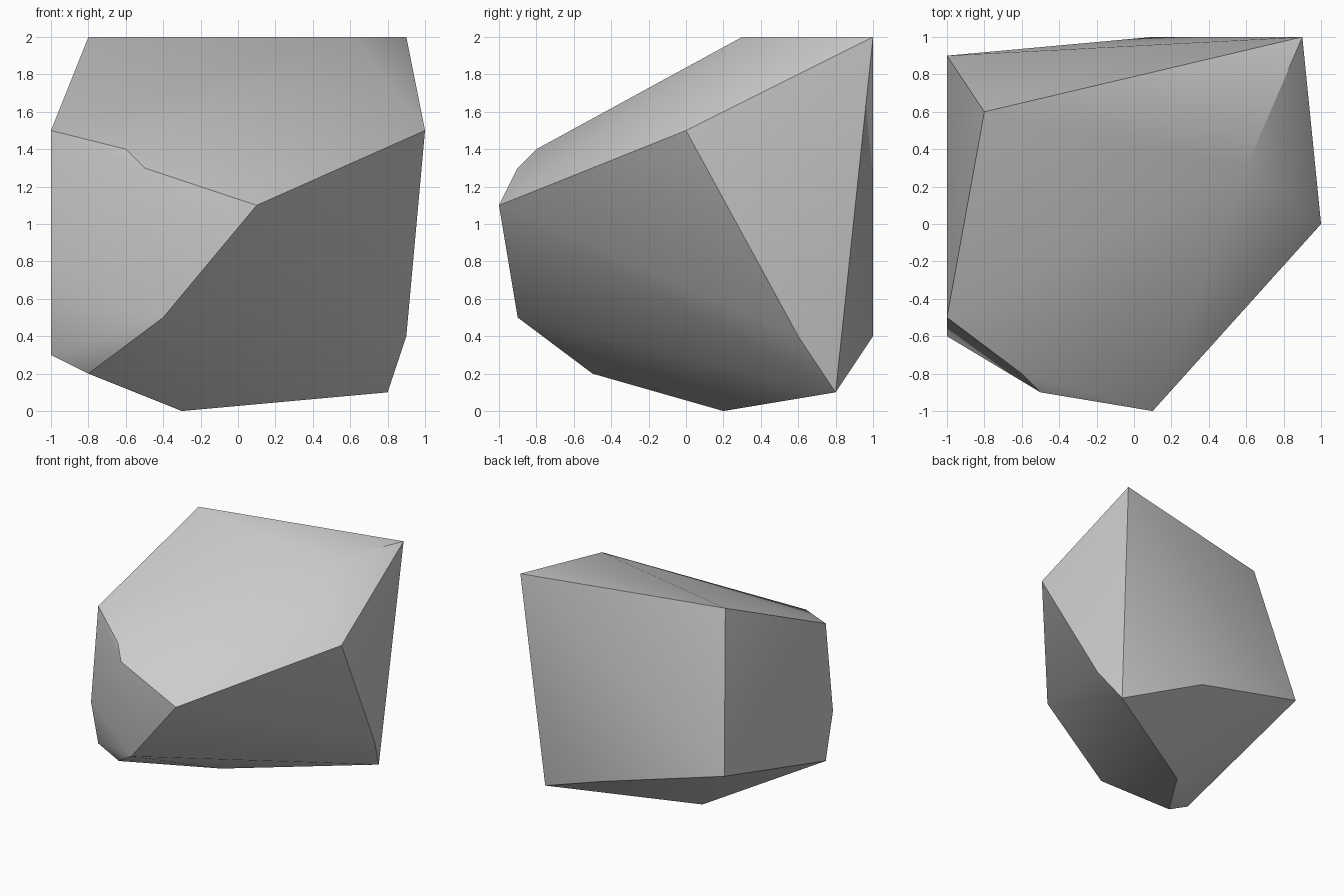
import bpy
import bmesh
import math
from mathutils import Vector

# Remove the default cube
default_cube = bpy.data.objects.get("Cube")
if default_cube:
    bpy.data.objects.remove(default_cube, do_unlink=True)


def flat_material(name, colour):
    material = bpy.data.materials.new(name)
    material.use_nodes = True
    material.diffuse_color = colour
    material.node_tree.nodes["Principled BSDF"].inputs["Base Color"].default_value = colour
    return material


# Corners of the boulder, in tenths of a unit, grouped by region
top_corners = [(-8, 6, 20), (6, 3, 20), (9, 10, 20)]
front_shoulder = [(10, 0, 15), (1, -10, 11), (-5, -9, 13), (-6, -8, 14), (-10, -5, 15)]
side_corners = [(-10, -6, 7), (-10, -5, 3), (-10, 9, 7)]
base_corners = [(1, 10, 4), (-3, 2, 0), (-8, -5, 2), (-4, -9, 5), (8, 8, 1), (9, 6, 4)]

# Wrap the corners in a convex shell
bm = bmesh.new()
for corner in top_corners + front_shoulder + side_corners + base_corners:
    bm.verts.new(Vector(corner) / 10)
bmesh.ops.convex_hull(bm, input=list(bm.verts))
bmesh.ops.recalc_face_normals(bm, faces=list(bm.faces))
mesh = bpy.data.meshes.new("boulder")
bm.to_mesh(mesh)
bm.free()

boulder = bpy.data.objects.new("boulder", mesh)
bpy.context.collection.objects.link(boulder)
mesh.materials.append(flat_material("stone grey", (0.6, 0.6, 0.6, 1)))

# Soften the shallow facets and keep the strong ridges crisp
bpy.ops.object.select_all(action="DESELECT")
boulder.select_set(True)
bpy.context.view_layer.objects.active = boulder
bpy.ops.object.shade_smooth_by_angle(angle=math.radians(30))
